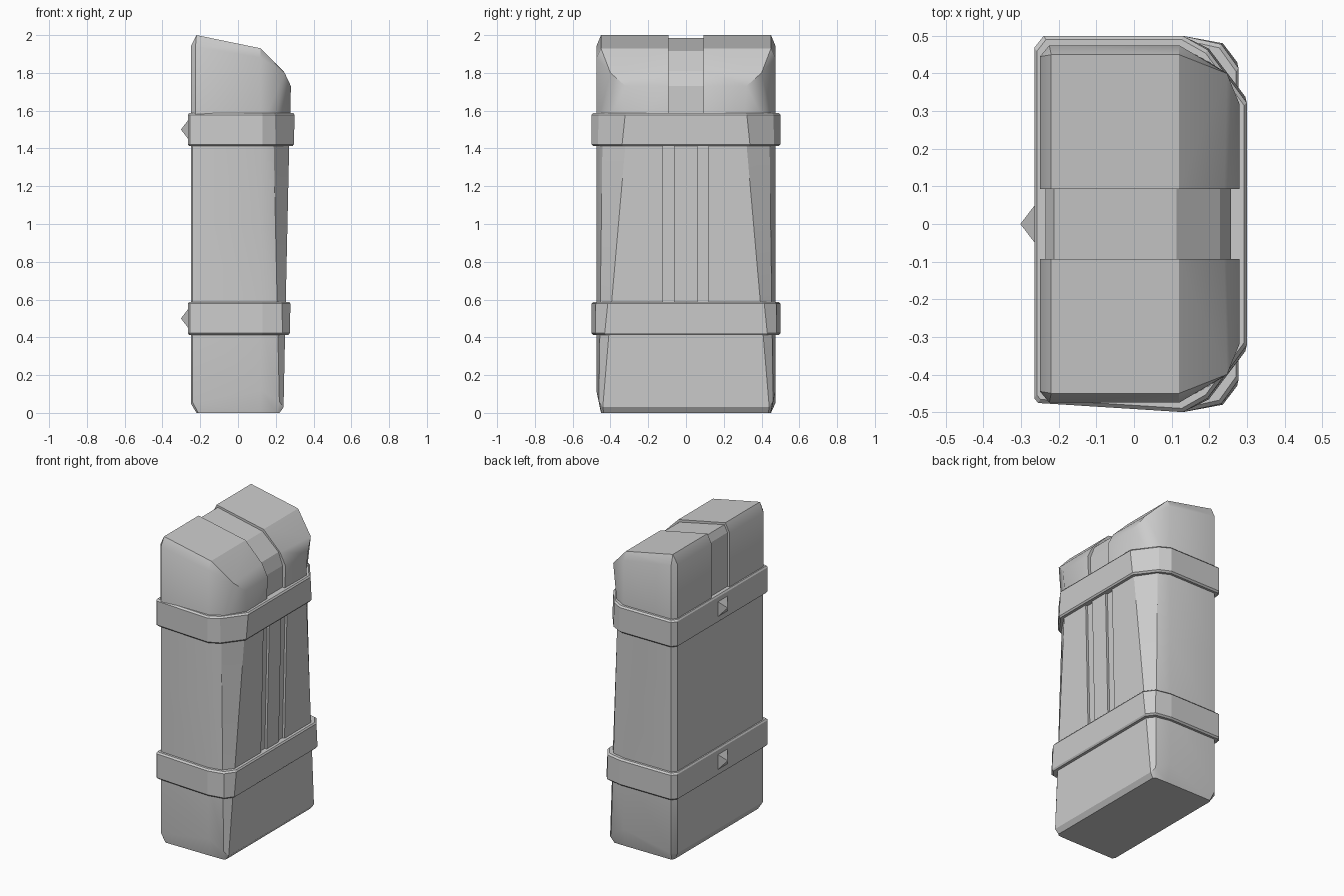
import bpy, bmesh, math
from mathutils import Matrix

if "Cube" in bpy.data.objects:
    bpy.data.objects.remove(bpy.data.objects["Cube"])


def half(z):
    """Half cross-section at height z, from back to front (y positive)."""
    t = z / 1.6
    return [(-.25, .445), (-.225, .475), (.12, .475),
            (.22 - .035 * t, .462 - .022 * t), (.24 + .035 * t, .445 - .14 * t)]


def section(z, grow=0.0):
    """Closed cross-section; the -y rear corner is nearly square and slightly tapered."""
    left = half(z)
    left[0], left[1] = (-.25, -.44), (-.24, -.452)
    left = [left[0], left[1]] + [(x, -y) for x, y in left[2:]]
    pts = half(z) + left[::-1]
    return [(x + (grow if x > .2 else -.6 * grow if x < -.2 else 0.4 * grow),
             y * (1 + 2.1 * grow), z) for x, y in pts]


def make(name, verts, faces, angle=None):
    me = bpy.data.meshes.new(name)
    me.from_pydata(verts, [], faces)
    bm = bmesh.new()
    bm.from_mesh(me)
    bmesh.ops.remove_doubles(bm, verts=bm.verts, dist=1e-5)
    bmesh.ops.recalc_face_normals(bm, faces=bm.faces)
    bm.to_mesh(me)
    bm.free()
    ob = bpy.data.objects.new(name, me)
    bpy.context.collection.objects.link(ob)
    if angle:
        smooth(ob, angle)
    return ob


def activate(ob):
    bpy.ops.object.select_all(action='DESELECT')
    ob.select_set(True)
    bpy.context.view_layer.objects.active = ob


def smooth(ob, angle):
    activate(ob)
    bpy.ops.object.shade_smooth_by_angle(angle=math.radians(angle))


def loft(name, rings, angle=None):
    n = len(rings[0])
    faces = [(r * n + i, r * n + (i + 1) % n, (r + 1) * n + (i + 1) % n, (r + 1) * n + i)
             for r in range(len(rings) - 1) for i in range(n)]
    faces += [tuple(range(n)), tuple(range((len(rings) - 1) * n, len(rings) * n))]
    return make(name, [v for r in rings for v in r], faces, angle)


# Main body with a chamfered foot
foot = [(-.22, .43, 0), (-.21, .45, 0), (.12, .45, 0), (.205, .448, 0), (.22, .435, 0)]
foot += [(x, -y, z) for x, y, z in foot[::-1]]
rise = [.05, .055, .12, .06, .03]
edge = [(x, y, z) for (x, y, _), z in zip(section(.05), rise + rise[::-1])]
body = loft("body", [foot, edge, section(.5), section(1.0), section(1.55)])

# Two shallow vertical grooves in the front of the body
for i, y in enumerate((-.093, .09)):
    bpy.ops.mesh.primitive_cube_add(size=1)
    cut = bpy.context.object
    cut.name = f"groove_cutter_{i + 1}"
    cut.matrix_world = (Matrix.Translation((.262 + .035, y, 1.0))
                        @ Matrix.Rotation(math.atan(.035 / 1.6), 4, 'Y')
                        @ Matrix.Diagonal((.10, .06, 1.0, 1)))
    cut.hide_render = True
    mod = body.modifiers.new("groove", 'BOOLEAN')
    mod.operation = 'DIFFERENCE'
    mod.solver = 'EXACT'
    mod.object = cut
    activate(body)
    bpy.ops.object.modifier_apply(modifier=mod.name)
    bpy.data.objects.remove(cut, do_unlink=True)
smooth(body, 30)

# Pair of domed shoulder blocks on either side of the centre channel
IN = .093
base = [(-.25, IN, 1.5)] + [(x, y, 1.5) for x, y in half(1.6)] + [(.27, IN, 1.5)]
rim = [(-.25, IN, 1.94), (-.25, .445, 1.94), (-.225, .475, 1.94), (.12, .475, 1.88),
       (.247, .40, 1.80), (.28, .32, 1.73), (.28, IN, 1.73)]
top = [(-.22, IN, 2.0), (-.22, .45, 2.0), (.12, .45, 1.93), (.12, IN, 1.93), (.24, IN, 1.81)]
faces = [(i, i + 1, i + 8, i + 7) for i in range(6)]
faces += [(7, 8, 15, 14), (8, 9, 15), (9, 10, 16, 15), (10, 11, 16), (14, 15, 16, 17),
          (17, 16, 11, 18), (18, 11, 12, 13), (0, 7, 14, 17, 18, 13, 6), tuple(range(7))]
for side, name in ((1, "shoulder_block_right"), (-1, "shoulder_block_left")):
    make(name, [(x, y * side, z) for x, y, z in base + rim + top], faces, 32)

# Recessed strip filling the channel between the blocks
prof = [(-.235, 1.5), (-.235, 1.94), (-.212, 1.985), (.113, 1.915),
        (.228, 1.81), (.258, 1.73), (.255, 1.5)]
loft("channel_strip", [[(x, y, z) for x, z in prof] for y in (-.1, .1)])

# Bands around the body, each with a pointed stud at the back
for label, z in (("lower", .5), ("upper", 1.5)):
    h, b = .088, .01
    loft(f"{label}_band", [
        [(x * .975, y * .98, z - h) for x, y, _ in section(z - h, .025)],
        [(x, y, z - h + b) for x, y, _ in section(z - h, .025)],
        [(x, y, z + h - b) for x, y, _ in section(z + h, .025)],
        [(x * .975, y * .98, z + h) for x, y, _ in section(z + h, .025)]])
    s = .055
    make(f"{label}_stud",
         [(-.26, -s, z - s), (-.26, s, z - s), (-.26, s, z + s), (-.26, -s, z + s), (-.302, 0, z)],
         [(0, 1, 2, 3), (0, 1, 4), (1, 2, 4), (2, 3, 4), (3, 0, 4)])
